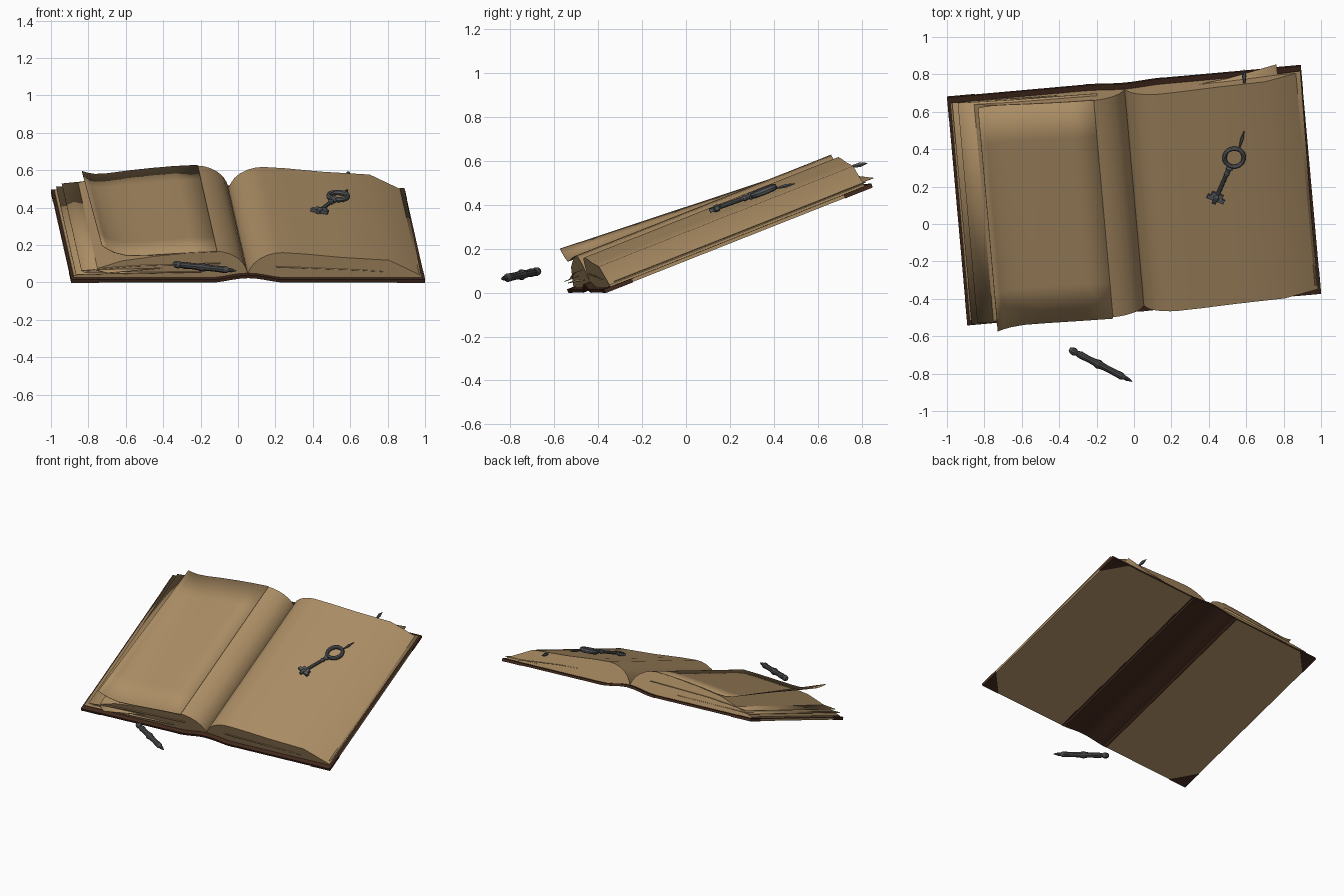
import bpy, bmesh, math
from mathutils import Matrix, Vector

if "Cube" in bpy.data.objects:
    bpy.data.objects.remove(bpy.data.objects["Cube"])

# Book frame: u across, v up the page, n out of the page
BOOK = (Matrix.Translation((0, 0.157, 0.24)) @ Matrix.Rotation(math.radians(5.1), 4, 'Z')
        @ Matrix.Rotation(math.radians(21.5), 4, 'X'))


def mat(name, rgb):
    m = bpy.data.materials.new(name)
    m.diffuse_color = (*rgb, 1)
    m.use_nodes = True
    m.node_tree.nodes["Principled BSDF"].inputs["Base Color"].default_value = m.diffuse_color
    return m


PAPER = mat("aged_paper", (0.413, 0.270, 0.130))
LEATHER = mat("dark_leather", (0.055, 0.022, 0.012))
METAL = mat("key_metal", (0.095, 0.100, 0.105))
PEN = mat("pen_grey", (0.068, 0.068, 0.070))


def finish(name, bm, mats, matrix=BOOK, thick=0, smooth=True):
    bmesh.ops.transform(bm, matrix=matrix, verts=bm.verts)
    bmesh.ops.recalc_face_normals(bm, faces=bm.faces)
    me = bpy.data.meshes.new(name)
    bm.to_mesh(me)
    bm.free()
    for m in mats:
        me.materials.append(m)
    ob = bpy.data.objects.new(name, me)
    bpy.context.collection.objects.link(ob)
    if thick:
        s = ob.modifiers.new("thickness", 'SOLIDIFY')
        s.thickness = thick
        s.offset = 0
    if smooth:
        bpy.ops.object.select_all(action='DESELECT')
        bpy.context.view_layer.objects.active = ob
        ob.select_set(True)
        bpy.ops.object.shade_smooth_by_angle(angle=math.radians(25))
    return ob


def extrude(profile, v0, v1):
    """Closed (u, n) profile swept along v."""
    bm = bmesh.new()
    a = [bm.verts.new((u, v0, n)) for u, n in profile]
    b = [bm.verts.new((u, v1, n)) for u, n in profile]
    bm.faces.new(a)
    bm.faces.new(b)
    for i in range(len(a)):
        j = (i + 1) % len(a)
        bm.faces.new((a[i], a[j], b[j], b[i]))
    return bm


def sheet(name, rows):
    """Thin paper through rows of (u, v, n) points."""
    bm = bmesh.new()
    g = [[bm.verts.new(p) for p in r] for r in rows]
    for r, s in zip(g, g[1:]):
        for i in range(len(r) - 1):
            bm.faces.new((r[i], r[i + 1], s[i + 1], s[i]))
    finish(name, bm, [PAPER], thick=0.003)


def lathe(bm, profile, start, end, seg):
    """Turned shape: (distance 0..1, radius) along start-end."""
    start, end = Vector(start), Vector(end)
    d = end - start
    q = d.to_track_quat('Z', 'Y')
    rings = []
    for t, r in profile:
        rings.append([bm.verts.new(start + d * t + q @ Vector((
            r * math.cos(2 * math.pi * k / seg), r * math.sin(2 * math.pi * k / seg), 0)))
            for k in range(seg)])
    for a, b in zip(rings, rings[1:]):
        for k in range(seg):
            bm.faces.new((a[k], a[(k + 1) % seg], b[(k + 1) % seg], b[k]))
    bm.faces.new(rings[0])
    bm.faces.new(rings[-1])


for s, side in ((-1, "left"), (1, "right")):
    # Cover board: paper-coloured outside and outer rim, leather inside and ends
    bm = extrude([(s * 0.19, 0), (s * 0.949, 0), (s * 0.949, 0.016), (s * 0.19, 0.016)], -0.655, 0.655)
    bm.normal_update()
    bmesh.ops.recalc_face_normals(bm, faces=bm.faces)
    for f in bm.faces:
        f.material_index = 0 if f.normal.z < -0.5 or abs(f.normal.x) > 0.5 else 1
    finish(side + "_cover", bm, [PAPER, LEATHER], smooth=False)

    # Leather corner patches
    for t, end in ((-1, "front"), (1, "back")):
        bm = bmesh.new()
        tri = ((0.950, 0.657), (0.80, 0.657), (0.950, 0.52))
        lo = [bm.verts.new((s * u, t * v, -0.002)) for u, v in tri]
        hi = [bm.verts.new((s * u, t * v, 0.017)) for u, v in tri]
        bm.faces.new(lo)
        bm.faces.new(hi)
        for i in range(3):
            j = (i + 1) % 3
            bm.faces.new((lo[i], lo[j], hi[j], hi[i]))
        finish(f"{side}_{end}_corner", bm, [LEATHER], smooth=False)

    # Page block
    k = 1.0 if s < 0 else 0.95
    top = [(0, 0.042), (0.012, 0.072), (0.03, 0.102), (0.06, 0.130), (0.10, 0.152),
           (0.14, 0.164), (0.18, 0.168), (0.30, 0.160), (0.50, 0.139)]
    top += [(0.68, 0.112)] if s < 0 else [(0.755, 0.122)]
    prof = [(s * u, n * k if u else n) for u, n in top]
    prof += [(s * 0.935, 0.026), (s * 0.935, 0.015), (s * 0.16, 0.015), (0, 0.033)]
    finish(side + "_page_block", extrude(prof, -0.625, 0.625), [PAPER])

# Raised leather spine
N = 10
us = [-0.21 + 0.42 * i / N for i in range(N + 1)]
arch = [(u, 0.026 * 0.5 * (1 + math.cos(math.pi * u / 0.21)) - 0.001) for u in us]
finish("spine", extrude(arch + [(u, n + 0.017) for u, n in reversed(arch)], -0.656, 0.656), [LEATHER])

# Curling top page on the left
cu = [-0.17, -0.30, -0.42, -0.54, -0.65, -0.72, -0.76, -0.79]
front = [0.169, 0.163, 0.155, 0.147, 0.144, 0.162, 0.182, 0.205]
back = [0.169, 0.162, 0.151, 0.137, 0.121, 0.117, 0.124, 0.134]
rows = []
for i in range(7):
    t = i / 6
    rows.append([(u, -0.632 + 1.26 * t, a + (b - a) * t) for u, a, b in zip(cu, front, back)])
sheet("curled_page", rows)

# Loose sheets sticking out of the blocks
sheet("left_loose_sheet", [[(-0.15, v, 0.10), (-0.60, v, 0.085), (-0.80, v, 0.068),
                            (-0.895, v, 0.058)] for v in (-0.632, 0, 0.638)])
sheet("left_low_sheet", [[(-0.25, v * 0.98, 0.05), (-0.78, v, 0.045), (-0.925, v, 0.042)]
                         for v in (-0.645, 0, 0.635)])
sheet("left_front_corner_sheet", [[(-0.45, -0.62, 0.07), (-0.82, -0.62, 0.06)],
                                  [(-0.47, -0.628, 0.07), (-0.76, -0.67, 0.06)]])
sheet("right_loose_sheet", [[(0.15, -0.632, 0.08), (0.60, -0.63, 0.06), (0.86, -0.62, 0.04)],
                            [(0.15, 0.60, 0.08), (0.55, 0.64, 0.06), (0.82, 0.685, 0.033)]])
sheet("right_low_sheet", [[(0.3, -0.60, 0.035), (0.93, -0.60, 0.032)],
                          [(0.3, 0.61, 0.035), (0.945, 0.635, 0.032)]])

# Key: ring, shaft with collars, bit
ring = Vector((0.551, 0.22, 0.152))
tip = Vector((0.42, -0.03, 0.156))
bm = bmesh.new()
R, r, MS, NS = 0.052, 0.012, 24, 8
g = []
for i in range(MS):
    a = 2 * math.pi * i / MS
    g.append([bm.verts.new(ring + Vector((
        math.cos(a) * (R + r * math.cos(b)), math.sin(a) * (R + r * math.cos(b)), 1.3 * r * math.sin(b))))
        for b in (2 * math.pi * j / NS for j in range(NS))])
for i in range(MS):
    for j in range(NS):
        a, b = g[i], g[(i + 1) % MS]
        bm.faces.new((a[j], a[(j + 1) % NS], b[(j + 1) % NS], b[j]))
d = (tip - ring).normalized()
lathe(bm, [(0, 0.012), (0.06, 0.019), (0.12, 0.012), (0.16, 0.012), (0.2, 0.016), (0.25, 0.011),
           (0.78, 0.011), (0.82, 0.017), (0.88, 0.017), (0.92, 0.012), (1, 0.010)],
      ring + d * 0.055, tip, 10)
side = Vector((-d.y, d.x, 0))
for off, half, ln in ((0.028, 0.048, 0.022), (0.046, 0.032, 0.03)):
    c = tip - d * off
    m = Matrix((side, d, (0, 0, 1))).transposed().to_4x4()
    bmesh.ops.create_cube(bm, size=1, matrix=Matrix.Translation(c) @ m
                          @ Matrix.Diagonal((half * 2, ln, 0.018, 1)))
finish("key", bm, [METAL])

# Thin cord: spike past the ring and its end at the back of the pages
bm = bmesh.new()
lathe(bm, [(0, 0.004), (0.5, 0.009), (1, 0.002)], (0.585, 0.275, 0.145), (0.617, 0.36, 0.134), 6)
lathe(bm, [(0, 0.003), (0.6, 0.012), (1, 0.002)], (0.64, 0.61, 0.115), (0.645, 0.70, 0.10), 6)
finish("key_cord", bm, [METAL])

# Pen beside the book
bm = bmesh.new()
lathe(bm, [(0, 0.010), (0.03, 0.018), (0.08, 0.021), (0.12, 0.014), (0.18, 0.020), (0.30, 0.017),
           (0.40, 0.019), (0.46, 0.025), (0.52, 0.019), (0.62, 0.017), (0.76, 0.018), (0.83, 0.020),
           (0.87, 0.012), (0.92, 0.011), (1, 0.002)],
      (-0.345, -0.67, 0.098), (-0.01, -0.842, 0.062), 10)
finish("pen", bm, [PEN], matrix=Matrix.Identity(4))
